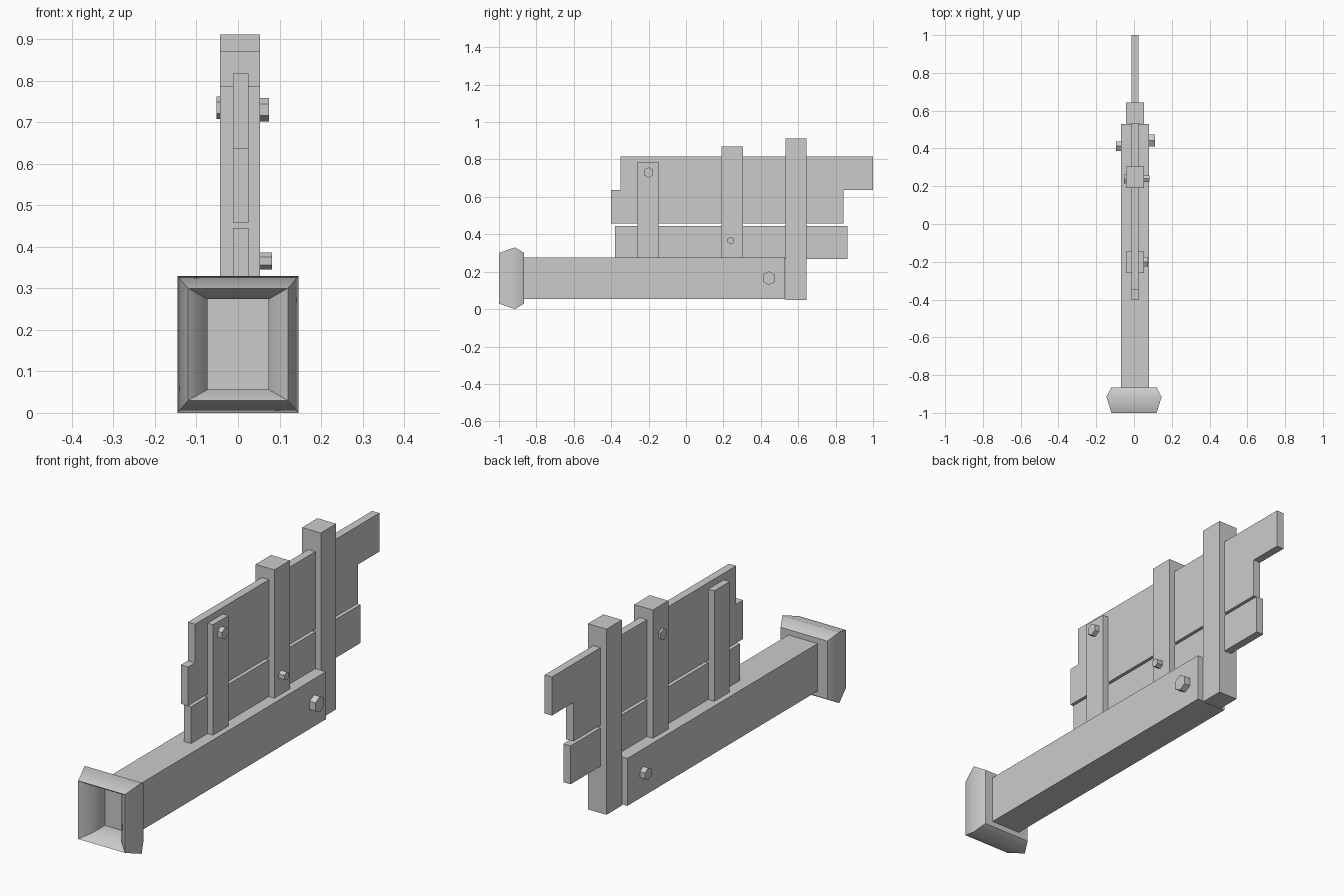
import bpy, bmesh, math

cube = bpy.data.objects.get("Cube")
if cube:
    bpy.data.objects.remove(cube, do_unlink=True)

grey = bpy.data.materials.new("plain grey")
grey.use_nodes = True
grey.diffuse_color = (0.6, 0.6, 0.6, 1)
grey.node_tree.nodes["Principled BSDF"].inputs["Base Color"].default_value = (0.6, 0.6, 0.6, 1)


def finish(name, bm):
    bmesh.ops.recalc_face_normals(bm, faces=bm.faces)
    mesh = bpy.data.meshes.new(name)
    bm.to_mesh(mesh)
    bm.free()
    mesh.materials.append(grey)
    obj = bpy.data.objects.new(name, mesh)
    bpy.context.collection.objects.link(obj)
    return obj


def slab(name, outline, x0, x1):
    """Extrude a (y, z) outline across x."""
    bm = bmesh.new()
    face = bm.faces.new([bm.verts.new((x0, y, z)) for y, z in outline])
    out = bmesh.ops.extrude_face_region(bm, geom=[face])
    verts = [g for g in out["geom"] if isinstance(g, bmesh.types.BMVert)]
    bmesh.ops.translate(bm, verts=verts, vec=(x1 - x0, 0, 0))
    return finish(name, bm)


def block(name, x0, x1, y0, y1, z0, z1):
    return slab(name, [(y0, z0), (y1, z0), (y1, z1), (y0, z1)], x0, x1)


def bolt(name, x0, x1, y, z, r):
    """Hexagonal bolt head with a point at the top."""
    angles = [math.radians(90 + 60 * i) for i in range(6)]
    return slab(name, [(y + r * math.cos(a), z + r * math.sin(a)) for a in angles], x0, x1)


# Main beam
block("beam", -0.07, 0.08, -0.865, 0.53, 0.055, 0.275)

# Flared end cap: rectangular rings from the recess out and round to the rear
bm = bmesh.new()
rings = []
for y, hx, hz in [(-0.87, 0.074, 0.109), (-0.96, 0.074, 0.109), (-1.0, 0.12, 0.135),
                  (-0.915, 0.146, 0.165), (-0.865, 0.12, 0.135)]:
    rings.append([bm.verts.new((sx * hx, y, 0.165 + sz * hz))
                  for sx, sz in ((-1, -1), (1, -1), (1, 1), (-1, 1))])
for a, b in zip(rings, rings[1:]):
    for i in range(4):
        j = (i + 1) % 4
        bm.faces.new((a[i], a[j], b[j], b[i]))
bm.faces.new(rings[0])
bm.faces.new(rings[-1])
cap = finish("end_cap", bm)
bpy.ops.object.select_all(action="DESELECT")
cap.select_set(True)
bpy.context.view_layer.objects.active = cap
bpy.ops.object.shade_smooth_by_angle(angle=math.radians(52))

# Upright posts
for name, y, z0, z1 in [("front_post", -0.2025, 0.27, 0.787),
                        ("middle_post", 0.2475, 0.27, 0.87),
                        ("rear_post", 0.5875, 0.05, 0.911)]:
    block(name, -0.043, 0.053, y - 0.0565, y + 0.0565, z0, z1)

# Boards
block("lower_board", -0.012, 0.025, -0.38, 0.863, 0.267, 0.445)
slab("upper_board", [(-0.402, 0.458), (0.842, 0.458), (0.842, 0.638), (1.0, 0.638),
                     (1.0, 0.817), (-0.35, 0.817), (-0.35, 0.638), (-0.402, 0.638)],
     -0.012, 0.025)

# Bolt heads on both sides
bolt("beam_bolt_left", 0.075, 0.11, 0.443, 0.165, 0.037)
bolt("front_post_bolt", 0.048, 0.075, -0.2, 0.73, 0.028)
bolt("middle_post_bolt_left", 0.048, 0.082, 0.24, 0.366, 0.02)
bolt("beam_bolt_right", -0.095, -0.065, 0.412, 0.165, 0.028)
bolt("middle_post_bolt_right", -0.052, -0.04, 0.238, 0.735, 0.027)
